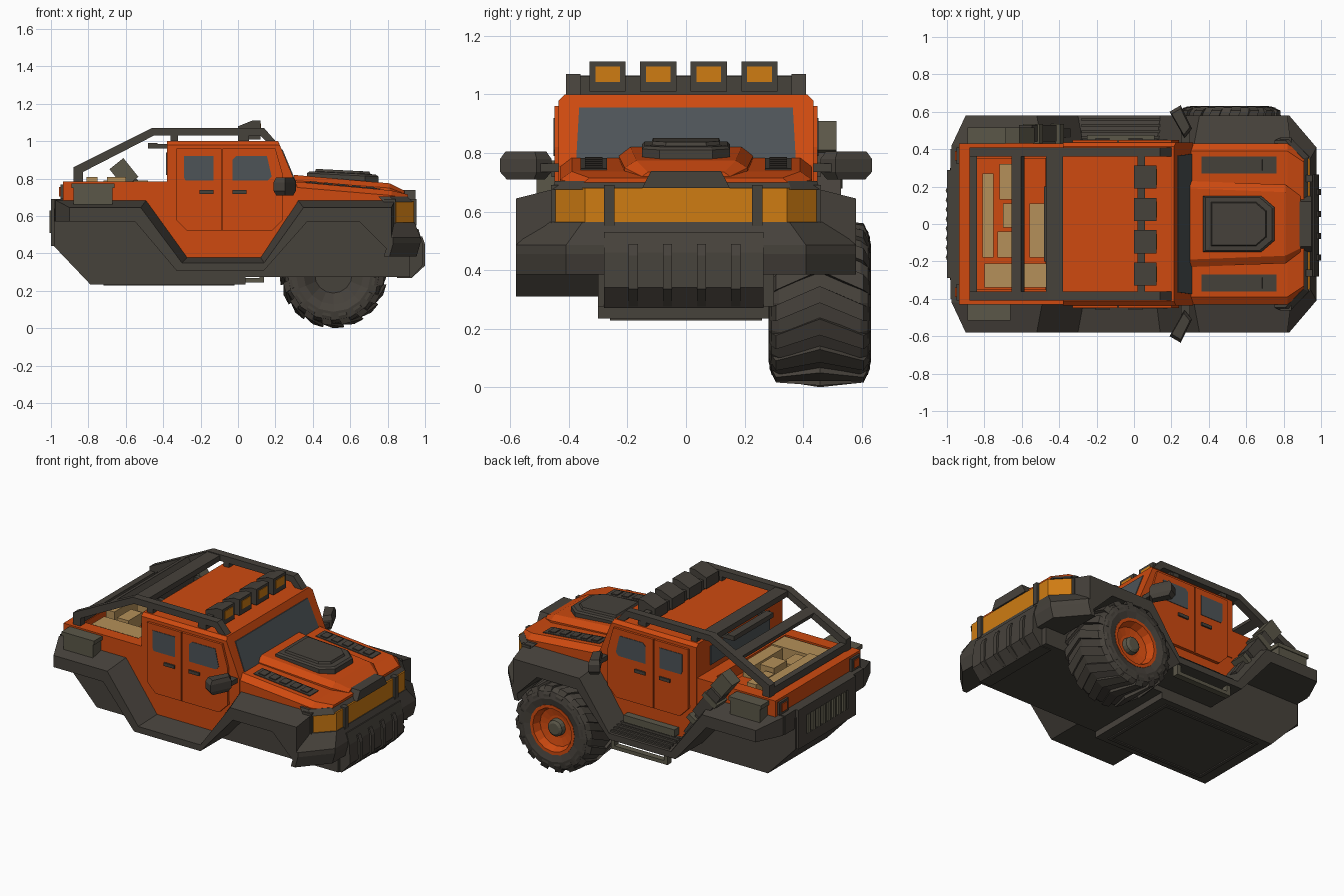
import bpy, bmesh, math

if "Cube" in bpy.data.objects:
    bpy.data.objects.remove(bpy.data.objects["Cube"])


def mat(name, r, g, b):
    m = bpy.data.materials.new(name)
    m.diffuse_color = (r, g, b, 1)
    m.use_nodes = True
    m.node_tree.nodes["Principled BSDF"].inputs["Base Color"].default_value = m.diffuse_color
    return m


ORANGE = mat("orange paint", .62, .068, .005)
DARK = mat("dark plastic", .062, .054, .044)
GLASS = mat("window glass", .075, .088, .096)
AMBER = mat("amber lens", .62, .2, .006)
TAN = mat("tan crate", .46, .28, .1)
GREY = mat("khaki metal", .105, .096, .066)


def loft(name, rings, m):
    """Skin a list of equal-length closed rings and cap both ends."""
    bm = bmesh.new()
    vs = [[bm.verts.new(p) for p in r] for r in rings]
    n = len(vs[0])
    for a, b in zip(vs, vs[1:]):
        for i in range(n):
            j = (i + 1) % n
            bm.faces.new((a[i], a[j], b[j], b[i]))
    bm.faces.new(vs[0][::-1])
    bm.faces.new(vs[-1])
    bmesh.ops.recalc_face_normals(bm, faces=bm.faces)
    me = bpy.data.meshes.new(name)
    bm.to_mesh(me)
    bm.free()
    me.materials.append(m)
    ob = bpy.data.objects.new(name, me)
    bpy.context.collection.objects.link(ob)
    return ob


def at(axis, p, d):
    return {'x': (d, p[0], p[1]), 'y': (p[0], d, p[1]), 'z': (p[0], p[1], d)}[axis]


def prism(name, axis, pts, a, b, m):
    return loft(name, [[at(axis, p, d) for p in pts] for d in (a, b)], m)


def box(name, x0, x1, y0, y1, z0, z1, m):
    return prism(name, 'z', [(x0, y0), (x1, y0), (x1, y1), (x0, y1)], z0, z1, m)


def beam(name, p, q, w, y0, y1, m):
    """Bar between two (x, z) points, extruded across y."""
    dx, dz = q[0] - p[0], q[1] - p[1]
    k = w / 2 / math.hypot(dx, dz)
    nx, nz = -dz * k, dx * k
    return prism(name, 'y', [(p[0] + nx, p[1] + nz), (q[0] + nx, q[1] + nz),
                             (q[0] - nx, q[1] - nz), (p[0] - nx, p[1] - nz)], y0, y1, m)


def sym(half):
    """Mirror a list of (x, y) plan points across y = 0."""
    return half + [(x, -y) for x, y in reversed(half)]


# chassis and belly
prism("chassis", 'y', [(-.985, .64), (-.985, .44), (-.79, .235), (.04, .235), (.04, .275),
                       (.92, .275), (.92, .62)], -.3, .3, DARK)
for s in (-1, 1):
    box("belly_rib", -.72, -.02, s * .24, s * .26, .228, .24, DARK)
for x in (-.72, -.04):
    box("belly_cross_rib", x, x + .02, -.26, .26, .228, .24, DARK)

# fender flares with sill, open wheel arches below
lower_in = [(.84, .42), (.8, .42), (.65, .57), (.37, .57), (.14, .31), (-.33, .31), (-.55, .57), (-.975, .57)]
upper_in = [(-.975, .685), (-.49, .685), (-.27, .38), (.12, .38), (.32, .685), (.84, .685)]
lower_out = [(.82, .42), (.8, .42), (.65, .57), (.37, .57), (.14, .31), (-.33, .31), (-.55, .57), (-.9, .57)]
upper_out = [(-.9, .645), (-.52, .645), (-.3, .35), (.14, .35), (.35, .645), (.82, .645)]
for s in (-1, 1):
    loft("fender_flare", [[at('y', p, s * y) for p in pts] for y, pts in
                          ((.29, lower_in + upper_in), (.42, lower_in + upper_in),
                           (.58, lower_out + upper_out))], DARK)

# rear bumper with winch coils
box("rear_bumper", -.98, -.9, -.4, .4, .57, .69, DARK)
box("rear_bumper_top", -1, -.93, -.29, .29, .63, .69, DARK)
box("rear_bumper_base", -1, -.93, -.29, .29, .44, .51, DARK)
for s in (-1, 1):
    box("rear_bumper_cheek", -1, -.93, s * .21, s * .29, .5, .64, DARK)
for i in range(8):
    y = -.178 + i * .051
    prism("winch_coil", 'z', [(-.985 + .022 * math.cos(t * math.pi / 4), y + .022 * math.sin(t * math.pi / 4))
                              for t in range(8)], .51, .63, GREY)

# lower body between the arches, cab and bed
prism("lower_body", 'y', [(-.5, .68), (-.27, .36), (.12, .36), (.34, .68), (.31, .77), (-.38, .77)],
      -.43, .43, ORANGE)


def cab(zt, xf):
    return [(-.38, .6), (-.38, zt), (xf, zt), (.315, .76), (.315, .6)]


loft("cab", [[at('y', p, y) for p in cab(zt, xf)] for y, zt, xf in
             ((-.435, .98, .223), (-.415, 1, .215), (.415, 1, .215), (.435, .98, .223))], ORANGE)
box("bed_floor", -.92, -.38, -.43, .43, .6, .7, ORANGE)
box("bed_rear_wall", -.935, -.84, -.43, .43, .66, .785, ORANGE)
box("bed_front_wall", -.46, -.38, -.43, .43, .66, .785, ORANGE)
for s in (-1, 1):
    box("bed_side_wall", -.92, -.38, s * .35, s * .43, .62, .785, ORANGE)
    box("tail_lamp_frame", -.95, -.92, s * .32, s * .41, .69, .77, DARK)
    box("tail_lamp", -.956, -.94, s * .34, s * .39, .705, .755, ORANGE)
    box("side_locker", -.88, -.67, s * .42, s * .51, .66, .75, GREY)
    box("locker_lid", -.89, -.66, s * .42, s * .515, .75, .775, GREY)

# crates in the bed
for x0, x1, y0, y1, z in ((-.81, -.75, -.18, .27, .81), (-.72, -.655, .13, .32, .79), (-.7, -.6, -.02, .11, .81),
                          (-.73, -.65, -.18, -.04, .78), (-.56, -.48, -.18, .11, .79), (-.8, -.46, -.34, -.21, .78)):
    box("crate", x0, x1, y0, y1, .69, z, TAN)

# windscreen and rear window
glass = [(.375, .78), (-.375, .78), (-.365, .955), (.365, .955)]
loft("windscreen", [[(.315 - (z - .76) * .4167 + d, y, z) for y, z in glass] for d in (-.01, .005)], GLASS)
box("rear_window", -.386, -.37, -.3, .3, .82, .94, GLASS)
box("rear_window_bar", -.48, -.43, -.2, .2, .96, .99, DARK)
for s in (-1, 1):
    box("window_bar_arm", -.45, -.37, s * .17, s * .2, .96, .985, DARK)

# doors, windows, handles, mirrors
for s in (-1, 1):
    for pts in ([(-.33, .58), (-.27, .52), (-.088, .52), (-.088, .96), (-.33, .96)],
                [(-.082, .52), (.18, .52), (.24, .58), (.24, .82), (.2, .96), (-.082, .96)]):
        prism("door", 'y', pts, s * .42, s * .45, ORANGE)
    for pts in ([(-.28, .79), (-.13, .79), (-.13, .92), (-.29, .92), (-.29, .81)],
                [(-.03, .79), (.16, .79), (.18, .81), (.155, .92), (-.01, .92), (-.03, .9)]):
        prism("side_window", 'y', pts, s * .446, s * .453, GLASS)
    for x in (-.205, -.03):
        box("door_handle", x, x + .075, s * .44, s * .46, .718, .738, DARK)
    prism("mirror_arm", 'z', [(.25, s * .42), (.3, s * .42), (.3, s * .52), (.25, s * .52)], .735, .765, DARK)
    loft("mirror", [[(.25 + (x - .25) * k, s * (.545 + (y - .545) * k), z) for x, y in
                     ((.19, .6), (.25, .635), (.31, .51), (.27, .46))]
                    for k, z in ((.75, .71), (1, .735), (1, .78), (.8, .805))], DARK)


# bonnet with raised centre, hatch and vents
def hood_ring(x, w, top, z0, z1, z2):
    return [(x, w, z0), (x, w, z1), (x, top, z2), (x, -top, z2), (x, -w, z1), (x, -w, z0)]


loft("bonnet", [hood_ring(.29, .43, .39, .6, .755, .785), hood_ring(.82, .43, .39, .6, .71, .737),
                hood_ring(.91, .36, .33, .6, .69, .715)], ORANGE)
loft("bonnet_bulge", [hood_ring(.3, .23, .19, .7, .79, .82), hood_ring(.81, .21, .17, .7, .75, .775),
                      hood_ring(.89, .15, .13, .7, .72, .735)], ORANGE)


def hatch(k, z):
    return [(.56 + x * k, y * k, z - .05 * x * k) for x, y in
            ((-.19, -.15), (.12, -.15), (.19, -.09), (.19, .09), (.12, .15), (-.19, .15))]


loft("bonnet_hatch", [hatch(1, .77), hatch(1, .82), hatch(.94, .83), hatch(.78, .832), hatch(.75, .845)], DARK)
for s in (-1, 1):
    beam("bonnet_vent", (.36, .775), (.76, .739), .016, s * .27, s * .36, DARK)
    for i in range(5):
        x = .385 + i * .075
        beam("vent_slat", (x, .78 - (x - .36) * .09), (x + .045, .776 - (x - .36) * .09), .018,
             s * .285, s * .345, DARK)

# nose, headlight band
nose = sym([(.78, .46), (.84, .46), (.935, .36)])
prism("nose", 'z', nose, .45, .56, DARK)
prism("headlight_band", 'z', sym([(.78, .445), (.845, .445), (.94, .345)]), .56, .68, AMBER)
loft("nose_trim", [[(x, y, .675) for x, y in nose],
                   [(x - .03, y * .97, .705) for x, y in nose]], DARK)
prism("nose_badge_plate", 'x', [(-.15, .68), (.15, .68), (.12, .738), (-.12, .738)], .86, .95, DARK)
for y in (-.262, .243):
    box("headlight_post", .85, .955, y - .018, y + .018, .55, .69, DARK)
for s in (-1, 1):
    box("headlight_back", .78, .842, s * .4, s * .462, .55, .69, DARK)

# front bumper and ribbed guard
bumper = sym([(.8, .58), (.83, .58), (.975, .41)])
loft("front_bumper", [[(x - .02, y, .385) for x, y in bumper], [(x, y, .455) for x, y in bumper],
                      [(x, y, .485) for x, y in bumper], [(x - .03, y * .86, .565) for x, y in bumper]], DARK)
guard = [(.85, .53), (.965, .53), (.985, .46), (.99, .34), (.93, .27), (.85, .27)]
prism("front_guard", 'y', guard, -.28, .265, DARK)
for y in (-.18, -.063, .053, .17):
    prism("guard_rib", 'y', [(.9, .49), (.985, .49), (1, .45), (1, .335), (.935, .275), (.9, .275)],
          y - .016, y + .016, DARK)

# roll cage
for s in (-1, 1):
    prism("cage_rail", 'y', [(.14, 1.07), (-.46, 1.07), (-.88, .86), (-.88, .77), (-.83, .77), (-.83, .835),
                             (-.45, 1.03), (.12, 1.03), (.16, .99), (.21, .99)], s * .36, s * .41, DARK)
    for x in (-.36, .0):
        box("cage_post", x, x + .04, s * .365, s * .405, .99, 1.04, DARK)
box("cage_cross_bar", -.47, -.38, -.37, .37, 1.03, 1.065, DARK)
beam("cage_slope_bar", (-.645, .955), (-.595, .98), .04, -.37, .37, DARK)
box("cage_rear_bar", -.88, -.84, -.37, .37, .79, .835, DARK)

# roof lights
box("light_bar", .02, .06, -.41, .4, 1.0, 1.062, DARK)
for i in range(4):
    y = -.268 + i * .173
    prism("roof_light", 'y', [(0, 1.01), (.12, 1.01), (.12, 1.112), (.08, 1.112), (0, 1.08)],
          y - .062, y + .062, DARK)
    box("roof_light_lens", .115, .124, y - .042, y + .042, 1.043, 1.095, AMBER)

# sill tread ridges, step and tool rack on the wheel side
for i in range(4):
    box("sill_ridge", -.28, .14, .455 + i * .032, .47 + i * .032, .34, .385 - i * .007, DARK)
box("side_board", -.25, .11, .42, .475, .39, .435, GREY)
box("step_bar", -.26, .14, .52, .56, .245, .268, GREY)
for x in (-.26, .115):
    box("step_hanger", x, x + .025, .52, .56, .25, .32, GREY)
beam("tool_handle", (-.36, .45), (-.48, .63), .05, .46, .51, DARK)
beam("tool_body", (-.45, .6), (-.58, .78), .085, .44, .53, DARK)
beam("tool_head", (-.57, .78), (-.65, .88), .095, .43, .515, GREY)
for x, z in ((-.42, .54), (-.53, .71)):
    beam("tool_clamp", (x, z), (x - .02, z + .028), .11, .43, .535, GREY)

# wheel: tyre, rim, hub and chevron lugs
CX, CY, CZ, N = .51, .457, .288, 16


def around(r, y, t):
    return (CX + r * math.cos(t), CY + y, CZ + r * math.sin(t))


def lathe(name, prof, m):
    return loft(name, [[around(r, y, 2 * math.pi * i / N) for i in range(N)] for y, r in prof], m)


lathe("tyre", [(-.1, .1), (-.16, .16), (-.175, .2), (-.165, .245), (-.14, .262), (0, .272), (.14, .262),
               (.165, .245), (.175, .2), (.165, .155), (.1, .15)], DARK)
lathe("rim", [(.08, .145), (.15, .158), (.168, .158), (.168, .138), (.12, .12), (.11, .07)], ORANGE)
lathe("hub", [(.1, .055), (.14, .05), (.15, .035)], GREY)
for i in range(N):
    t = 2 * math.pi * i / N
    loft("tread_lug", [[around(a, y, t + d), around(b, y, t + d), around(b, y, t + d + .2), around(a, y, t + d + .2)]
                       for y, a, b, d in ((-.172, .2, .225, -.27), (-.15, .24, .272, -.23), (0, .25, .288, 0),
                                          (.15, .24, .272, -.23), (.172, .2, .225, -.27))], DARK)
